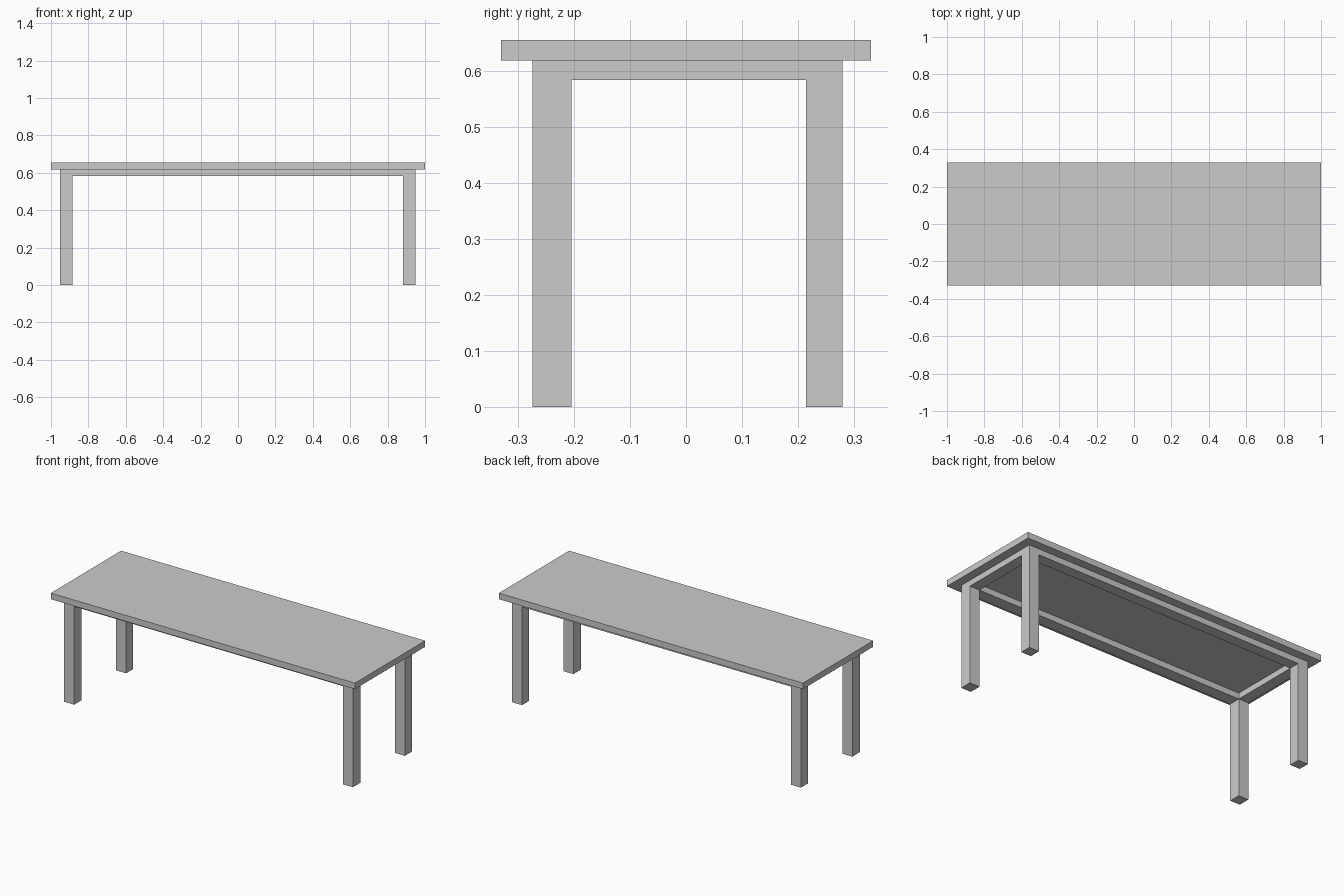
import bpy

if "Cube" in bpy.data.objects:
    bpy.data.objects.remove(bpy.data.objects["Cube"])


def box(name, x0, x1, y0, y1, z0, z1):
    bpy.ops.mesh.primitive_cube_add(
        size=1, location=((x0 + x1) / 2, (y0 + y1) / 2, (z0 + z1) / 2))
    obj = bpy.context.object
    obj.name = name
    obj.scale = (x1 - x0, y1 - y0, z1 - z0)
    bpy.ops.object.transform_apply(location=False, rotation=False, scale=True)
    return obj


TOP_Z, UNDER_Z, RAIL_Z = 0.654, 0.618, 0.583
# Leg extents along x and y, which also set the rail widths
SIDES = {"left": (-0.951, -0.886), "right": (0.883, 0.948)}
DEPTHS = {"front": (-0.274, -0.204), "back": (0.214, 0.279)}

# Tabletop slab
box("tabletop", -1, 1, -0.33, 0.33, UNDER_Z, TOP_Z)

# Four square legs
for side, xs in SIDES.items():
    for depth, ys in DEPTHS.items():
        box(f"{depth}_{side}_leg", *xs, *ys, 0, UNDER_Z)

# Long rails, flush with the legs
for depth, ys in DEPTHS.items():
    box(f"{depth}_rail", SIDES["left"][1], SIDES["right"][0], *ys, RAIL_Z, UNDER_Z)

# Short end rails
for side, xs in SIDES.items():
    box(f"{side}_rail", *xs, DEPTHS["front"][1], DEPTHS["back"][0], RAIL_Z, UNDER_Z)
